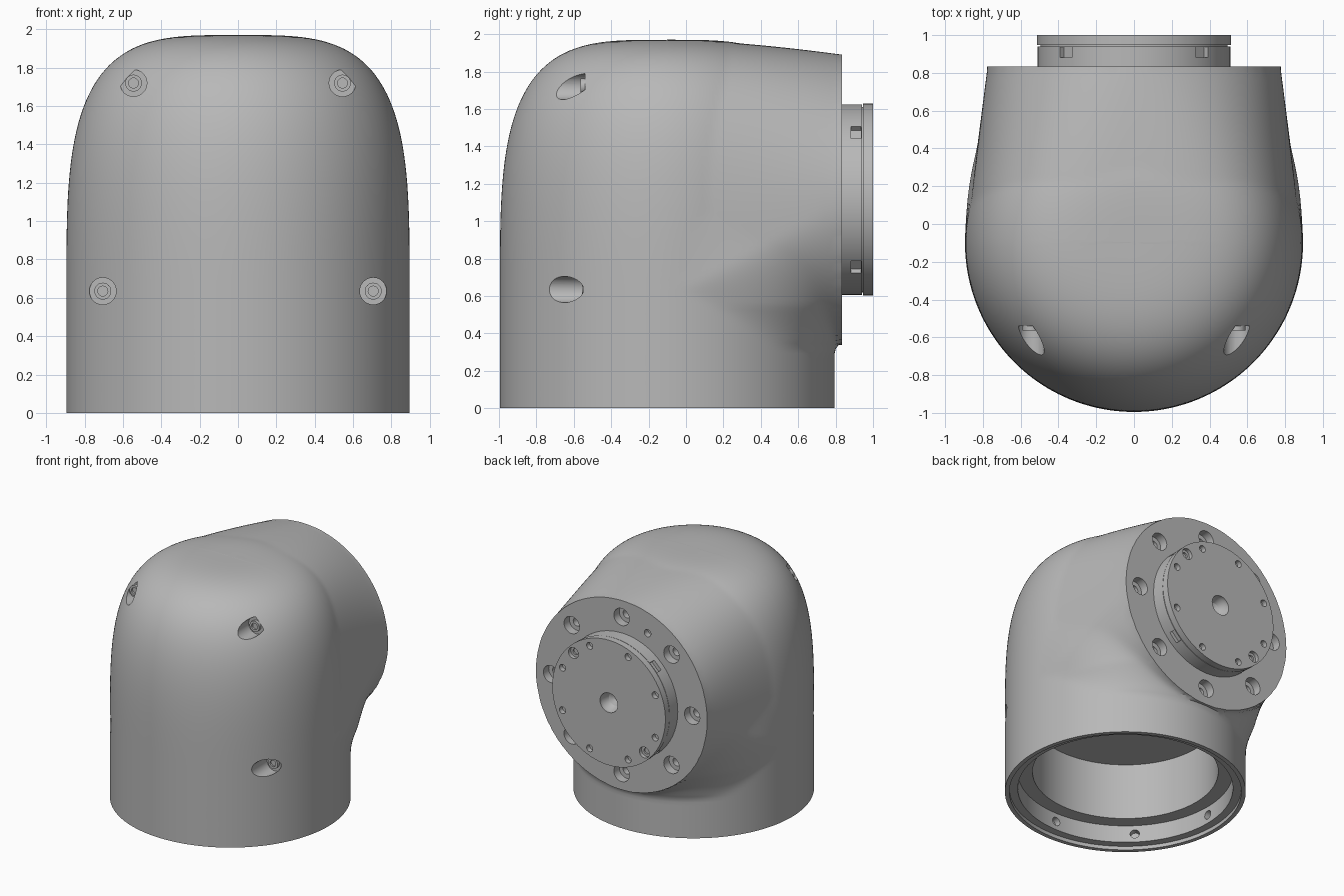
import bpy, bmesh, math
from mathutils import Matrix, Vector

cube = bpy.data.objects.get("Cube")
if cube:
    bpy.data.objects.remove(cube, do_unlink=True)

grey = bpy.data.materials.new("satin grey")
grey.use_nodes = True
colour = (0.48, 0.48, 0.48, 1)
grey.diffuse_color = colour
grey.node_tree.nodes["Principled BSDF"].inputs["Base Color"].default_value = colour

AXIS_Y = -0.1      # centre line of the upright barrel
BARREL_R = 0.895
DOME_Z = 0.6       # height where the dome begins to round in
DOME_POWER = 3.6
TOP = 1.97
FLANGE_Y = 0.835   # plane of the mounting flange
FLANGE_Z = 1.115   # height of the flange centre
FLANGE_R = 0.775


def skin(bm, rings):
    """Bridge closed rings of points and cap both ends."""
    loops = [[bm.verts.new(p) for p in ring] for ring in rings]
    n = len(loops[0])
    for a, b in zip(loops, loops[1:]):
        for i in range(n):
            j = (i + 1) % n
            bm.faces.new((a[i], a[j], b[j], b[i]))
    bm.faces.new(loops[0][::-1])
    bm.faces.new(loops[-1])


def lathe(bm, profile, matrix, seg=32):
    """Spin (radius, height) points round the local z axis."""
    skin(bm, [[matrix @ Vector((r * math.cos(math.tau * i / seg),
                                r * math.sin(math.tau * i / seg), h))
               for i in range(seg)] for r, h in profile])


def make(name, bm):
    bmesh.ops.recalc_face_normals(bm, faces=bm.faces)
    mesh = bpy.data.meshes.new(name)
    bm.to_mesh(mesh)
    bm.free()
    mesh.materials.append(grey)
    obj = bpy.data.objects.new(name, mesh)
    bpy.context.collection.objects.link(obj)
    return obj


def select(obj):
    bpy.ops.object.select_all(action='DESELECT')
    obj.select_set(True)
    bpy.context.view_layer.objects.active = obj


def drill(obj, tool):
    tool.hide_render = True
    mod = obj.modifiers.new("drill", 'BOOLEAN')
    mod.operation, mod.solver, mod.object = 'DIFFERENCE', 'EXACT', tool
    select(obj)
    bpy.ops.object.modifier_apply(modifier=mod.name)
    bpy.data.objects.remove(tool, do_unlink=True)


def facing(x, y, z, direction):
    """Matrix whose local z points along direction."""
    turn = Vector(direction).to_track_quat('Z', 'Y').to_matrix().to_4x4()
    return Matrix.Translation((x, y, z)) @ turn


def around(count, radius, offset=0):
    """Points on a circle in the flange plane."""
    for i in range(count):
        a = math.radians(offset) + math.tau * i / count
        yield radius * math.sin(a), FLANGE_Z + radius * math.cos(a)


def clamp(v):
    return max(0.0, min(1.0, v))


def oval(a, b, e):
    return (abs(a) ** e + abs(b) ** e) ** (1 / e) - 1


def depth(p):
    """Negative inside the housing: domed barrel blended into the side outlet."""
    x, y, z = p
    barrel = oval(math.hypot(x, y - AXIS_Y) / BARREL_R,
                  max(0, z - DOME_Z) / (TOP - DOME_Z), DOME_POWER)
    ends = max(y - 1.15, -0.35 - z)
    u = (y - AXIS_Y) / (FLANGE_Y - AXIS_Y)
    if u < 0:
        return max(barrel, ends)
    u = min(u, 1)
    # The arch section turns into the round flange
    centre = DOME_Z + (FLANGE_Z - DOME_Z) * u
    width = BARREL_R + (FLANGE_R - BARREL_R) * u
    dz = z - centre
    if dz > 0:
        up = TOP - 0.08 * u ** 1.6 - centre
        outlet = oval(x / width, dz / up, DOME_POWER + (2 - DOME_POWER) * u)
    else:
        low = FLANGE_Z - FLANGE_R
        outlet = oval(x / width, dz / (centre - low), 2)
    # Soft fillet below the outlet only
    k = 0.001 + 2.3 * u * u * (1 - u) * clamp((1.05 - z) / 0.5) * clamp((z - 0.2) / 0.15)
    h = max(0, k - abs(barrel - outlet))
    return max(min(barrel, outlet) - h * h / (4 * k), ends)


# Housing: a ball pushed out to the blended shape, then cut flat at base and flange
bm = bmesh.new()
bmesh.ops.create_uvsphere(bm, u_segments=176, v_segments=128, radius=1)
heart = Vector((0, AXIS_Y, 0.8))
for v in bm.verts:
    ray = v.co.normalized()
    near, far = 0.0, 3.0
    for _ in range(18):
        mid = (near + far) / 2
        if depth(heart + ray * mid) < 0:
            near = mid
        else:
            far = mid
    v.co = heart + ray * near
for point, normal in (((0, 0, 0), (0, 0, -1)), ((0, FLANGE_Y, 0), (0, 1, 0))):
    result = bmesh.ops.bisect_plane(bm, geom=bm.verts[:] + bm.edges[:] + bm.faces[:], dist=1e-5,
                                    plane_co=point, plane_no=normal, clear_outer=True)
    rim = [g for g in result["geom_cut"] if isinstance(g, bmesh.types.BMEdge)]
    bmesh.ops.holes_fill(bm, edges=rim, sides=0)
housing = make("housing", bm)

# Stepped bore, front screw pockets and flange bolt holes
cut = bmesh.new()
lathe(cut, [(0.862, -0.1), (0.862, 0.03), (0.8, 0.03), (0.8, 0.17), (0.69, 0.17), (0.69, 0.63)],
      Matrix.Translation((0, AXIS_Y, 0)), 96)
screws = [(s * x, z, floor) for s in (-1, 1)
          for x, z, floor in ((0.545, 1.72, -0.54), (0.705, 0.635, -0.53))]
for x, z, floor in screws:
    lathe(cut, [(0.07, -0.7), (0.07, 0), (0.03, 0), (0.03, 0.05)], facing(x, floor, z, (0, 1, 0)))
for x, z in around(8, 0.64):
    lathe(cut, [(0.07, -0.1), (0.07, 0.07), (0.035, 0.07), (0.035, 0.12)],
          facing(x, FLANGE_Y, z, (0, -1, 0)))
lathe(cut, [(0.03, -0.1), (0.03, 0.05)],
      facing(-0.236, FLANGE_Y, FLANGE_Z + 0.57, (0, -1, 0)))
drill(housing, make("drills", cut))

# Radial holes inside the base collar
cut = bmesh.new()
for i in range(8):
    a = math.tau * i / 8
    d = Vector((math.cos(a), math.sin(a), 0))
    lathe(cut, [(0.035, 0.74), (0.035, 0.85)], facing(0, AXIS_Y, 0.1, d), 20)
drill(housing, make("collar_drills", cut))

# Output hub with a groove before its face plate
bm = bmesh.new()
lathe(bm, [(0.51, -0.01), (0.51, 0.105), (0.495, 0.105), (0.495, 0.112), (0.513, 0.112), (0.513, 0.165)],
      facing(0, FLANGE_Y, FLANGE_Z, (0, 1, 0)), 96)
hub = make("output_hub", bm)

# Hub centre recess, small holes, dowel holes and rim notches
cut = bmesh.new()
lathe(cut, [(0.08, -0.05), (0.08, 0.03), (0.055, 0.08), (0.02, 0.1)],
      facing(0, 1, FLANGE_Z, (0, -1, 0)))
for x, z in around(8, 0.455, 22.5):
    lathe(cut, [(0.028, -0.05), (0.028, 0.04)], facing(x, 1, z, (0, -1, 0)), 20)
for x, z in around(2, 0.455, 45):
    lathe(cut, [(0.045, -0.05), (0.045, 0.03), (0.025, 0.03), (0.025, 0.045)],
          facing(x, 1, z, (0, -1, 0)), 24)
for x, z in around(4, 0.515, 45):
    d = Vector((x, 0, z - FLANGE_Z))
    bmesh.ops.create_cube(cut, size=1, matrix=facing(x, 0.909, z, d)
                          @ Matrix.Diagonal((0.055, 0.09, 0.07, 1)))
drill(hub, make("hub_drills", cut))

# Socket screws seated in the front pockets
parts = [housing, hub]
for x, z, floor in screws:
    bm = bmesh.new()
    lathe(bm, [(0.044, 0.002), (0.044, -0.025), (0.026, -0.025), (0.026, -0.01)],
          facing(x, floor, z, (0, 1, 0)), 24)
    level = "upper" if z > 1 else "lower"
    side = "left" if x > 0 else "right"
    parts.append(make(f"{level}_{side}_screw", bm))

for part in parts:
    select(part)
    bpy.ops.object.shade_smooth_by_angle(angle=math.radians(28))
